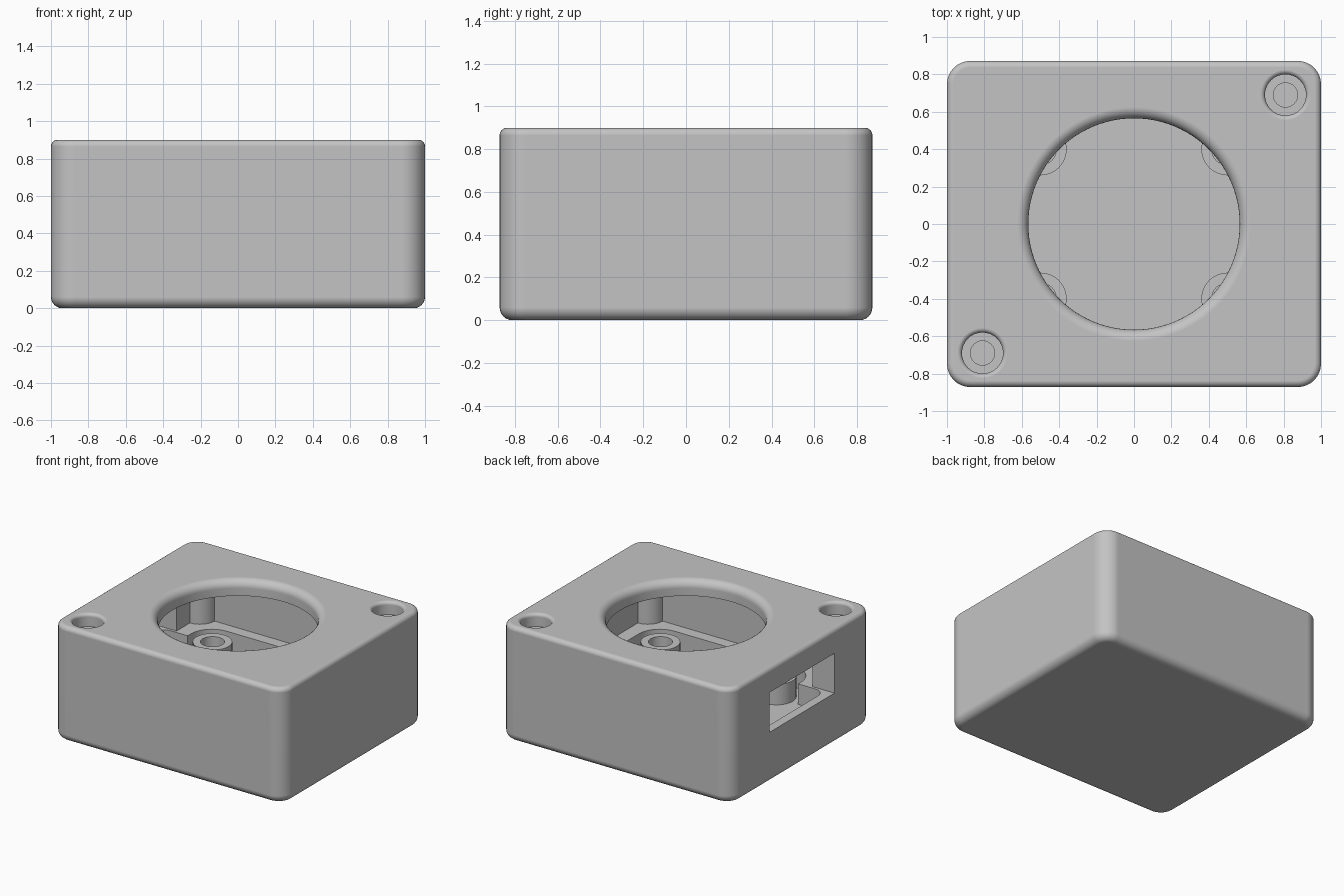
import bpy
import bmesh
from math import sin, cos, pi, radians

if "Cube" in bpy.data.objects:
    bpy.data.objects.remove(bpy.data.objects["Cube"], do_unlink=True)

HX, HY, H = 1.0, 0.872, 0.9      # outer half sizes and height
CX, CY = 0.81, 0.69              # cavity half sizes, also the screw positions
FLOOR, LEDGE, CEILING = 0.24, 0.40, 0.78

grey = bpy.data.materials.new("light_grey")
grey.use_nodes = True
colour = (0.55, 0.55, 0.55, 1)
grey.diffuse_color = colour
grey.node_tree.nodes["Principled BSDF"].inputs["Base Color"].default_value = colour


def ring(bm, hx, hy, r, z, cx, cy, seg):
    """Rounded rectangle of vertices; a circle when hx == hy == r."""
    verts = []
    for q, (sx, sy) in enumerate([(1, 1), (-1, 1), (-1, -1), (1, -1)]):
        for i in range(seg + 1):
            a = (q + i / seg) * pi / 2
            verts.append(bm.verts.new((cx + sx * (hx - r) + r * cos(a),
                                       cy + sy * (hy - r) + r * sin(a), z)))
    return verts


def stack(name, layers, cx=0, cy=0, seg=8):
    """Closed solid through rounded rectangles (hx, hy, r, z), bottom to top."""
    bm = bmesh.new()
    rings = [ring(bm, *layer, cx, cy, seg) for layer in layers]
    n = len(rings[0])
    for a, b in zip(rings, rings[1:]):
        for i in range(n):
            j = (i + 1) % n
            bm.faces.new((a[i], a[j], b[j], b[i]))
    bm.faces.new(rings[0][::-1])
    bm.faces.new(rings[-1])
    bmesh.ops.remove_doubles(bm, verts=bm.verts, dist=1e-5)
    bmesh.ops.recalc_face_normals(bm, faces=bm.faces)
    mesh = bpy.data.meshes.new(name)
    bm.to_mesh(mesh)
    bm.free()
    mesh.materials.append(grey)
    obj = bpy.data.objects.new(name, mesh)
    bpy.context.collection.objects.link(obj)
    return obj


def block(name, hx, hy, r, z0, z1, cx=0, cy=0):
    return stack(name, [(hx, hy, r, z0), (hx, hy, r, z1)], cx, cy)


def rod(name, r, z0, z1, cx, cy):
    return block(name, r, r, r, z0, z1, cx, cy)


def bored(name, r, fillet, z0, cx=0, cy=0, seg=8):
    """Round cutter whose upper rim flares into the top face."""
    layers = [(r, z0)]
    for i in range(7):
        a = i / 6 * pi / 2
        layers.append((r + fillet * (1 - cos(a)), H - fillet * (1 - sin(a))))
    layers.append((r + fillet, H + 0.1))
    return stack(name, [(q, q, q, z) for q, z in layers], cx, cy, seg)


def combine(body, tool, operation):
    mod = body.modifiers.new("combine", "BOOLEAN")
    mod.operation = operation
    mod.solver = "EXACT"
    mod.object = tool
    bpy.context.view_layer.update()
    dg = bpy.context.evaluated_depsgraph_get()
    mesh = bpy.data.meshes.new_from_object(body.evaluated_get(dg))
    body.modifiers.clear()
    body.data = mesh
    bpy.data.objects.remove(tool, do_unlink=True)


# Outer block with rounded corners and rounded top and bottom edges
R, LOW, TOP = 0.125, 0.06, 0.035
layers = []
for i in range(7):
    a = i / 6 * pi / 2
    d = LOW * (1 - sin(a))
    layers.append((HX - d, HY - d, R - d, LOW * (1 - cos(a))))
for i in range(7):
    a = i / 6 * pi / 2
    d = TOP * (1 - cos(a))
    layers.append((HX - d, HY - d, R - d, H - TOP * (1 - sin(a))))
body = stack("enclosure_body", layers)

# Hollow: upper cavity, lower pocket, side slot and the relief inside the slot
cuts = [
    block("cavity", CX, CY, 0.001, LEDGE, CEILING),
    block("lower_pocket", 0.70, 0.60, 0.18, FLOOR, 0.55),
    block("side_slot", 0.2, 0.4, 0.001, LEDGE, 0.71, -0.95),
    block("slot_relief", 0.2, 0.38, 0.08, FLOOR, 0.5, -0.73),
    bored("round_opening", 0.565, 0.06, 0.7, seg=24),
]
for cutter in cuts:
    combine(body, cutter, "DIFFERENCE")

# Corner columns and board posts
for sx in (-1, 1):
    for sy in (-1, 1):
        combine(body, rod("corner_column", 0.125, LEDGE - 0.03, CEILING + 0.03,
                          sx * CX, sy * CY), "UNION")
        x, y = sx * 0.5, sy * 0.4
        combine(body, rod("board_post", 0.14, FLOOR - 0.04, LEDGE, x, y), "UNION")
        combine(body, rod("post_hole", 0.085, FLOOR, LEDGE + 0.1, x, y), "DIFFERENCE")

# Counterbored screw holes in two opposite corners
for s in (-1, 1):
    combine(body, bored("counterbore", 0.11, 0.025, H - 0.1, s * CX, s * CY), "DIFFERENCE")
    combine(body, rod("screw_hole", 0.065, LEDGE, H - 0.05, s * CX, s * CY), "DIFFERENCE")

# Smooth the fillets and keep the flats flat
bpy.ops.object.select_all(action="DESELECT")
body.select_set(True)
bpy.context.view_layer.objects.active = body
bpy.ops.object.shade_smooth_by_angle(angle=radians(30))
weighted = body.modifiers.new("weighted_normals", "WEIGHTED_NORMAL")
weighted.keep_sharp = True
